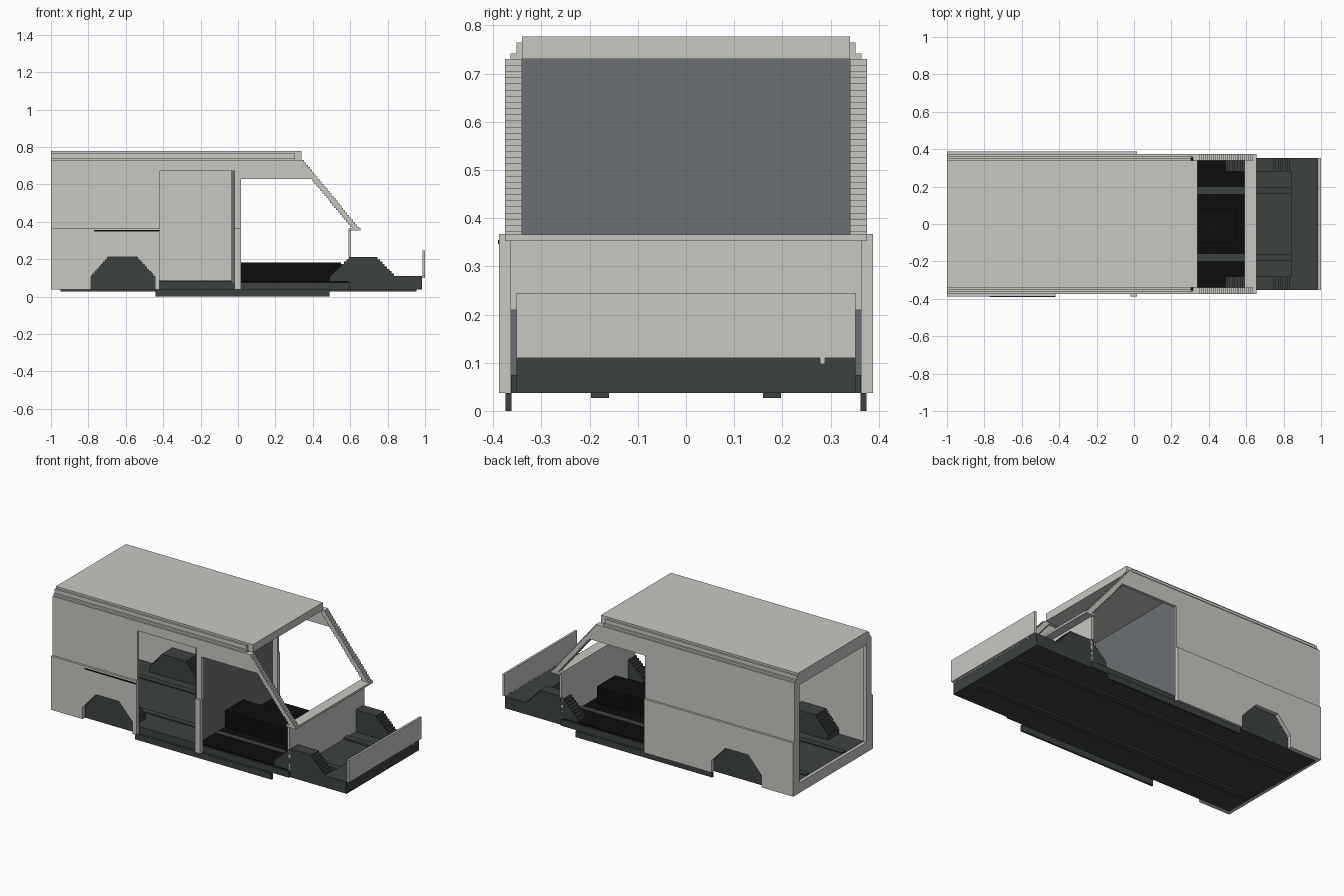
import bpy, bmesh

if "Cube" in bpy.data.objects:
    bpy.data.objects.remove(bpy.data.objects["Cube"])


def material(name, rgb):
    m = bpy.data.materials.new(name)
    m.diffuse_color = (*rgb, 1)
    m.use_nodes = True
    m.node_tree.nodes["Principled BSDF"].inputs["Base Color"].default_value = m.diffuse_color
    return m


LIGHT = material("light grey body", (.58, .58, .545))
DARK = material("dark grey chassis", (.045, .054, .051))
GREY = material("mid grey partition", (.147, .159, .168))
BLACK = material("black cab floor", (.004, .004, .004))


def add_box(bm, x0, x1, y0, y1, z0, z1):
    vs = [bm.verts.new((x, y, z)) for x in (x0, x1) for y in (y0, y1) for z in (z0, z1)]
    for f in ((0, 1, 3, 2), (4, 6, 7, 5), (0, 4, 5, 1), (2, 3, 7, 6), (0, 2, 6, 4), (1, 5, 7, 3)):
        bm.faces.new([vs[i] for i in f])


def finish(name, bm, mat):
    bmesh.ops.recalc_face_normals(bm, faces=bm.faces)
    me = bpy.data.meshes.new(name)
    bm.to_mesh(me)
    bm.free()
    me.materials.append(mat)
    ob = bpy.data.objects.new(name, me)
    bpy.context.collection.objects.link(ob)
    return ob


def boxes(name, mat, *dims):
    bm = bmesh.new()
    for d in dims:
        add_box(bm, *d)
    return finish(name, bm, mat)


def prism(name, mat, profile, y0, y1):
    """Extrude an x-z outline between two y values."""
    bm = bmesh.new()
    f = bm.faces.new([bm.verts.new((x, y0, z)) for x, z in profile])
    r = bmesh.ops.extrude_face_region(bm, geom=[f])
    for v in r["geom"]:
        if isinstance(v, bmesh.types.BMVert):
            v.co.y = y1
    return finish(name, bm, mat)


def both(dims):
    """A box and its mirror across y = 0."""
    x0, x1, y0, y1, z0, z1 = dims
    return [dims, (x0, x1, -y1, -y0, z0, z1)]


# Floor, chassis rails, sills
boxes("floor", DARK, (-.985, .6, -.362, .362, .037, .075), (.6, .985, -.352, .352, .037, .075))
boxes("cargo_floor", DARK, (-.98, -.035, -.362, .362, .075, .08))
boxes("chassis_rails", DARK, *both((-.95, .955, .16, .197, .027, .086)))
boxes("sills", DARK, *both((-.44, .49, .362, .374, 0, .037)))
boxes("front_crossmember", DARK, (.84, .985, -.352, .352, .037, .11))

# Cab floor, tunnel, partition
boxes("cab_floor", BLACK, (-.02, .59, -.352, .352, .075, .082))
boxes("engine_tunnel", BLACK, (-.02, .55, -.1, .08, .08, .183))
boxes("partition", GREY, (-.035, -.02, -.363, .363, .075, .73))


# Stepped wheel arches
def arch(name, x0, xa, xb, x1, y0, y1):
    n = 8
    z0, z1 = .11, .212
    slices = both((x0, x1, y0, y1, .037, z0))
    for i in range(n):
        t = (i + .5) / n
        slices += both((x0 + (xa - x0) * t, x1 + (xb - x1) * t, y0, y1,
                        z0 + (z1 - z0) * i / n, z0 + (z1 - z0) * (i + 1) / n))
    boxes(name, DARK, *slices)


arch("front_wheel_arches", .49, .60, .74, .84, .28, .352)
arch("rear_wheel_arches", -.785, -.695, -.54, -.445, .26, .364)

# Lower side walls with wheel cut-outs
notch = [(-.785, .037), (-.785, .11), (-.695, .212), (-.54, .212), (-.445, .11), (-.445, .037)]
prism("left_lower_wall", LIGHT,
      [(-1, .037)] + notch + [(.015, .037), (.015, .367), (-1, .367)], .363, .388)
prism("right_lower_wall", LIGHT,
      [(-1, .037)] + notch + [(-.42, .037), (-.42, .367), (-1, .367)], -.388, -.363)
boxes("right_door_pillar", LIGHT, (-.02, .015, -.388, -.363, .037, .367),
      (-.02, .015, -.375, -.35, .367, .73))
boxes("door_track", BLACK, (-.77, -.42, -.390, -.386, .347, .355))

# Upper side walls
boxes("left_upper_wall", LIGHT, (-1, .015, .363, .375, .367, .73))
boxes("right_upper_wall", LIGHT, (-1, -.42, -.375, -.363, .367, .73),
      (-.42, -.02, -.375, -.363, .672, .73))

# Stepped windscreen pillars and door headers
pillars = []
n = 29
for i in range(n):
    z0 = .36 + .37 * i / n
    z1 = .36 + .37 * (i + 1) / n
    front = .652 - .305 * (i + .5) / n
    back = front - .038
    pillars += both((back, front, .34, .375, z0, z1))
    if z0 > .62:
        pillars += both((.015, back, .358, .375, z0, z1))
boxes("windscreen_pillars", LIGHT, *pillars)

# Roof with stepped gutters
boxes("roof", LIGHT, (-1, .34, -.34, .34, .73, .777))
boxes("roof_gutters", LIGHT, *both((-1, .305, .34, .352, .728, .765)),
      *both((-1, .305, .352, .364, .728, .742)))

# Rear door frame
boxes("rear_frame", LIGHT, *both((-1, -.98, .325, .37, .037, .73)),
      (-1, -.98, -.325, .325, .037, .1), (-1, -.98, -.325, .325, .7, .73))

# Cowl, firewall, front panel
boxes("cowl", LIGHT, (.59, .655, -.375, .375, .353, .366))
boxes("firewall", LIGHT, (.59, .605, -.364, .364, .21, .353), (.59, .605, -.352, .352, .075, .21))
boxes("front_panel", LIGHT, (.987, 1, -.352, .352, .11, .245), (.987, 1, .278, .288, .098, .11))
